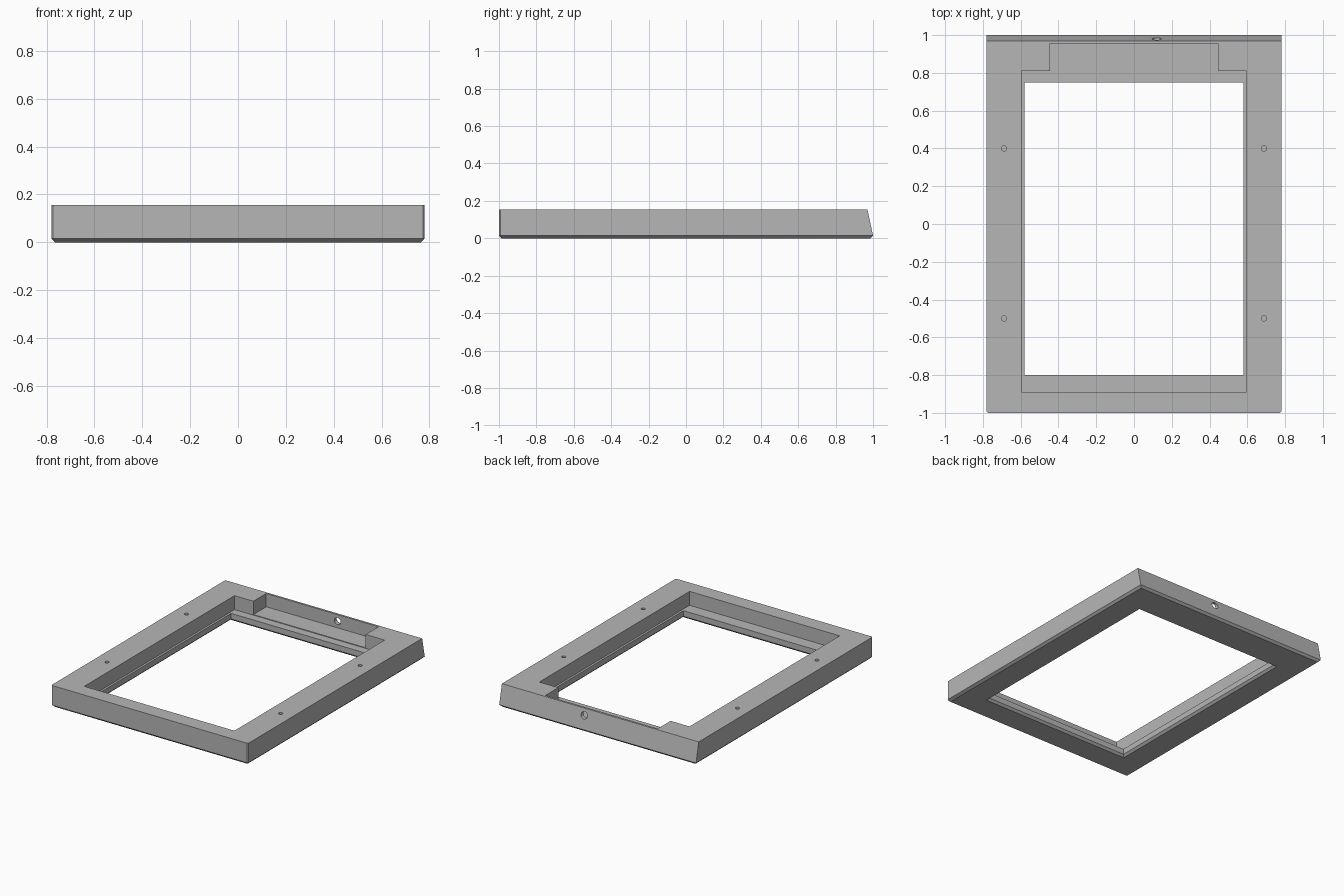
import bpy, bmesh, math
from mathutils import Matrix

if "Cube" in bpy.data.objects:
    bpy.data.objects.remove(bpy.data.objects["Cube"])

HALF_X, TOP, CHAMFER = 0.78, 0.155, 0.015

grey = bpy.data.materials.new("plain_grey")
grey.diffuse_color = (0.47, 0.47, 0.47, 1)
grey.use_nodes = True
grey.node_tree.nodes["Principled BSDF"].inputs["Base Color"].default_value = grey.diffuse_color


def finish(name, bm):
    bmesh.ops.recalc_face_normals(bm, faces=bm.faces)
    mesh = bpy.data.meshes.new(name)
    bm.to_mesh(mesh)
    bm.free()
    mesh.materials.append(grey)
    obj = bpy.data.objects.new(name, mesh)
    bpy.context.collection.objects.link(obj)
    return obj


def loft(name, rings):
    """Closed solid through equal-length rings of points."""
    bm = bmesh.new()
    loops = [[bm.verts.new(p) for p in ring] for ring in rings]
    for a, b in zip(loops, loops[1:]):
        for i in range(len(a)):
            j = (i + 1) % len(a)
            bm.faces.new((a[i], a[j], b[j], b[i]))
    bm.faces.new(loops[0][::-1])
    bm.faces.new(loops[-1])
    return finish(name, bm)


def rect(hx, y0, y1, z):
    return [(-hx, y0, z), (hx, y0, z), (hx, y1, z), (-hx, y1, z)]


def outline(inset, back, z, c=0.007):
    """Frame outline with slightly broken front corners."""
    x, y = HALF_X - inset, -1 + inset
    return [(-x + c, y, z), (x - c, y, z), (x, y + c, z),
            (x, back, z), (-x, back, z), (-x, y + c, z)]


def cylinder(name, radius, depth, place):
    bm = bmesh.new()
    bmesh.ops.create_cone(bm, cap_ends=True, segments=24, radius1=radius,
                          radius2=radius, depth=depth, matrix=place)
    return finish(name, bm)


# Frame body: chamfered underside, leaning back face
frame = loft("frame", [outline(CHAMFER, 1 - CHAMFER, 0),
                       outline(0, 1, CHAMFER),
                       outline(0, 0.97, TOP)])

# Window opening, flared at the underside
cutters = [loft("opening_cutter", [rect(0.605, -0.825, 0.775, -0.01),
                                   rect(0.58, -0.80, 0.75, CHAMFER),
                                   rect(0.58, -0.80, 0.75, 0.3)])]
# Panel recess and the pocket behind it
cutters.append(loft("recess_cutter", [rect(0.595, -0.89, 0.81, 0.055),
                                      rect(0.595, -0.89, 0.81, 0.3)]))
cutters.append(loft("pocket_cutter", [rect(0.445, 0.70, 0.955, 0.06),
                                      rect(0.445, 0.70, 0.955, 0.3)]))
# Cable hole through the back wall
cutters.append(cylinder("cable_hole_cutter", 0.025, 0.14,
                        Matrix.Translation((0.12, 0.98, 0.108))
                        @ Matrix.Rotation(math.pi / 2, 4, 'X')))
# Blind screw holes in the side rails
for side in (-1, 1):
    for y in (-0.5, 0.4):
        cutters.append(cylinder("screw_hole_cutter", 0.014, 0.2,
                                Matrix.Translation((side * 0.688, y, 0.155))))

for cutter in cutters:
    cutter.hide_render = True
    cutter.hide_set(True)
    mod = frame.modifiers.new(cutter.name, 'BOOLEAN')
    mod.operation = 'DIFFERENCE'
    mod.solver = 'EXACT'
    mod.object = cutter

# Apply the cuts, then remove the helpers
bpy.context.view_layer.objects.active = frame
frame.select_set(True)
for mod in list(frame.modifiers):
    bpy.ops.object.modifier_apply(modifier=mod.name)
for cutter in cutters:
    bpy.data.objects.remove(cutter)
bpy.ops.object.shade_smooth_by_angle(angle=math.radians(30))
